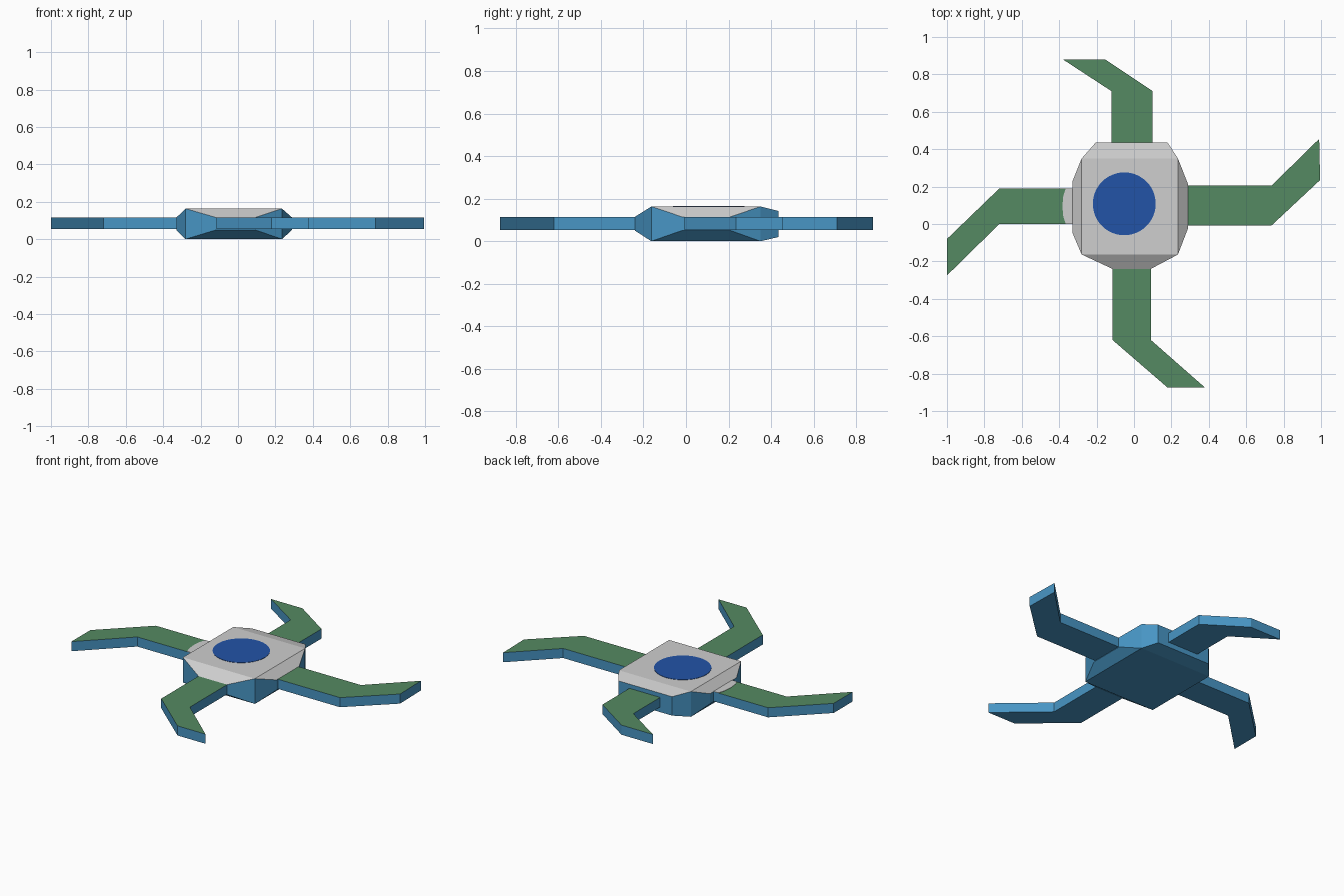
import bpy, bmesh, math

if "Cube" in bpy.data.objects:
    bpy.data.objects.remove(bpy.data.objects["Cube"])


def material(name, rgb):
    m = bpy.data.materials.new(name)
    m.diffuse_color = (*rgb, 1)
    m.use_nodes = True
    m.node_tree.nodes["Principled BSDF"].inputs["Base Color"].default_value = m.diffuse_color
    return m


BLUE = material("steel blue", (0.065, 0.305, 0.560))
GREEN = material("leaf green", (0.089, 0.254, 0.122))
GREY = material("light grey", (0.62, 0.62, 0.62))
DISC = material("deep blue", (0.016, 0.088, 0.39))


def finish(name, bm, side, top):
    """Colour upward faces with the top material, the rest with the side one."""
    bmesh.ops.recalc_face_normals(bm, faces=bm.faces)
    bm.normal_update()
    for f in bm.faces:
        f.material_index = 1 if f.normal.z > 0.3 else 0
    me = bpy.data.meshes.new(name)
    bm.to_mesh(me)
    bm.free()
    me.materials.append(side)
    me.materials.append(top)
    ob = bpy.data.objects.new(name, me)
    bpy.context.collection.objects.link(ob)


def slab(name, outline, z0, z1, side, top):
    bm = bmesh.new()
    lo = [bm.verts.new((x, y, z0)) for x, y in outline]
    hi = [bm.verts.new((x, y, z1)) for x, y in outline]
    bm.faces.new(lo)
    bm.faces.new(hi)
    n = len(outline)
    for i in range(n):
        j = (i + 1) % n
        bm.faces.new((lo[i], lo[j], hi[j], hi[i]))
    finish(name, bm, side, top)


# Body: square block whose four sides bulge out to a smaller flat panel
bm = bmesh.new()
corners = [(-0.28, -0.163), (0.235, -0.163), (0.235, 0.35), (-0.28, 0.35)]
lo = [bm.verts.new((x, y, 0)) for x, y in corners]
hi = [bm.verts.new((x, y, 0.163)) for x, y in corners]
bm.faces.new(lo)
bm.faces.new(hi)
panels = [
    ((-0.115, -0.24), (0.09, -0.24), 0.05, 0.115),
    ((0.29, -0.02), (0.29, 0.21), 0.05, 0.115),
    ((0.18, 0.435), (-0.205, 0.435), 0.02, 0.142),
    ((-0.33, 0.225), (-0.33, -0.045), 0.05, 0.115),
]
for i, (a, b, z0, z1) in enumerate(panels):
    j = (i + 1) % 4
    outer = [lo[i], lo[j], hi[j], hi[i]]
    inner = [bm.verts.new(p) for p in ((*a, z0), (*b, z0), (*b, z1), (*a, z1))]
    bm.faces.new(inner)
    for k in range(4):
        m = (k + 1) % 4
        bm.faces.new((outer[k], outer[m], inner[m], inner[k]))
finish("body", bm, BLUE, GREY)

# Four bent arms
arms = {
    "front_arm": [(-0.115, -0.24), (0.09, -0.24), (0.09, -0.62),
                  (0.38, -0.875), (0.18, -0.875), (-0.115, -0.62)],
    "back_arm": [(-0.12, 0.43), (0.10, 0.43), (0.10, 0.71),
                 (-0.155, 0.88), (-0.38, 0.88), (-0.12, 0.71)],
    "right_arm": [(0.285, -0.008), (0.735, -0.008), (0.995, 0.235),
                  (0.99, 0.455), (0.735, 0.205), (0.285, 0.205)],
    "left_arm": [(-0.328, 0.0), (-0.72, 0.0), (-1.0, -0.275),
                 (-1.0, -0.08), (-0.72, 0.19), (-0.328, 0.19)],
}
for name, pts in arms.items():
    slab(name, pts, 0.053, 0.115, BLUE, GREEN)

# Grey rounded patch at the root of the left arm
patch = [(-0.33, 0.19), (-0.365, 0.19), (-0.378, 0.15), (-0.383, 0.095),
         (-0.378, 0.04), (-0.365, 0.0), (-0.33, 0.0)]
slab("left_arm_patch", patch, 0.114, 0.117, GREY, GREY)

# Blue disc on the top of the body
ring = [(-0.052 + 0.168 * math.cos(t * math.tau / 48),
         0.108 + 0.168 * math.sin(t * math.tau / 48)) for t in range(48)]
slab("top_disc", ring, 0.162, 0.165, DISC, DISC)
